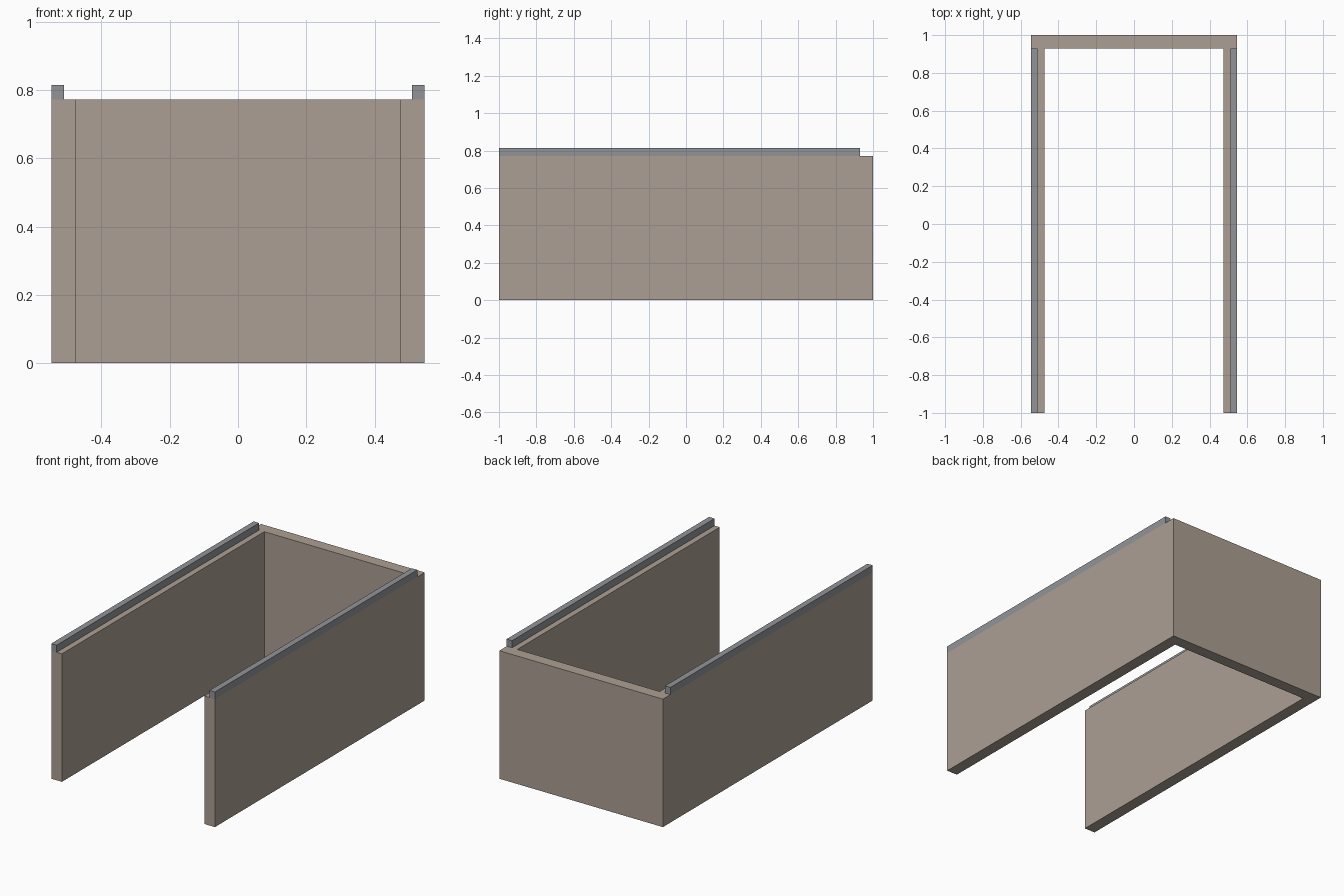
import bpy
import bmesh

cube = bpy.data.objects.get("Cube")
if cube:
    bpy.data.objects.remove(cube, do_unlink=True)

# Main dimensions
HALF_W, HALF_L = 0.546, 1.0
WALL_T, RAIL_T = 0.071, 0.036
WALL_H, RAIL_TOP = 0.772, 0.815
INNER_X = HALF_W - WALL_T
INNER_Y = HALF_L - WALL_T


def make_material(name, rgb):
    mat = bpy.data.materials.new(name)
    mat.use_nodes = True
    color = (*rgb, 1.0)
    mat.diffuse_color = color
    mat.node_tree.nodes["Principled BSDF"].inputs["Base Color"].default_value = color
    return mat


def extrude_outline(name, outline, z0, z1, mat):
    """Solid prism from a flat outline, standing between two heights."""
    bm = bmesh.new()
    base = bm.faces.new([bm.verts.new((x, y, z0)) for x, y in outline])
    top = bmesh.ops.extrude_face_region(bm, geom=[base], use_keep_orig=True)["geom"]
    verts = [g for g in top if isinstance(g, bmesh.types.BMVert)]
    bmesh.ops.translate(bm, verts=verts, vec=(0, 0, z1 - z0))
    bmesh.ops.recalc_face_normals(bm, faces=bm.faces)
    mesh = bpy.data.meshes.new(name)
    bm.to_mesh(mesh)
    bm.free()
    mesh.materials.append(mat)
    obj = bpy.data.objects.new(name, mesh)
    bpy.context.collection.objects.link(obj)
    return obj


wall_mat = make_material("warm taupe", (0.413, 0.347, 0.292))
rail_mat = make_material("steel grey", (0.283, 0.296, 0.314))

# U-shaped wall, open at the front
half = [(HALF_W, HALF_L), (HALF_W, -HALF_L), (INNER_X, -HALF_L), (INNER_X, INNER_Y)]
outline = half + [(-x, y) for x, y in reversed(half)]
extrude_outline("u_shaped_wall", outline, 0, WALL_H, wall_mat)

# Rails along the outer top edges of the side walls
for name, side in (("left_rail", 1), ("right_rail", -1)):
    x0, x1 = side * (HALF_W - RAIL_T), side * HALF_W
    strip = [(x0, -HALF_L), (x1, -HALF_L), (x1, INNER_Y), (x0, INNER_Y)]
    extrude_outline(name, strip, WALL_H, RAIL_TOP, rail_mat)
